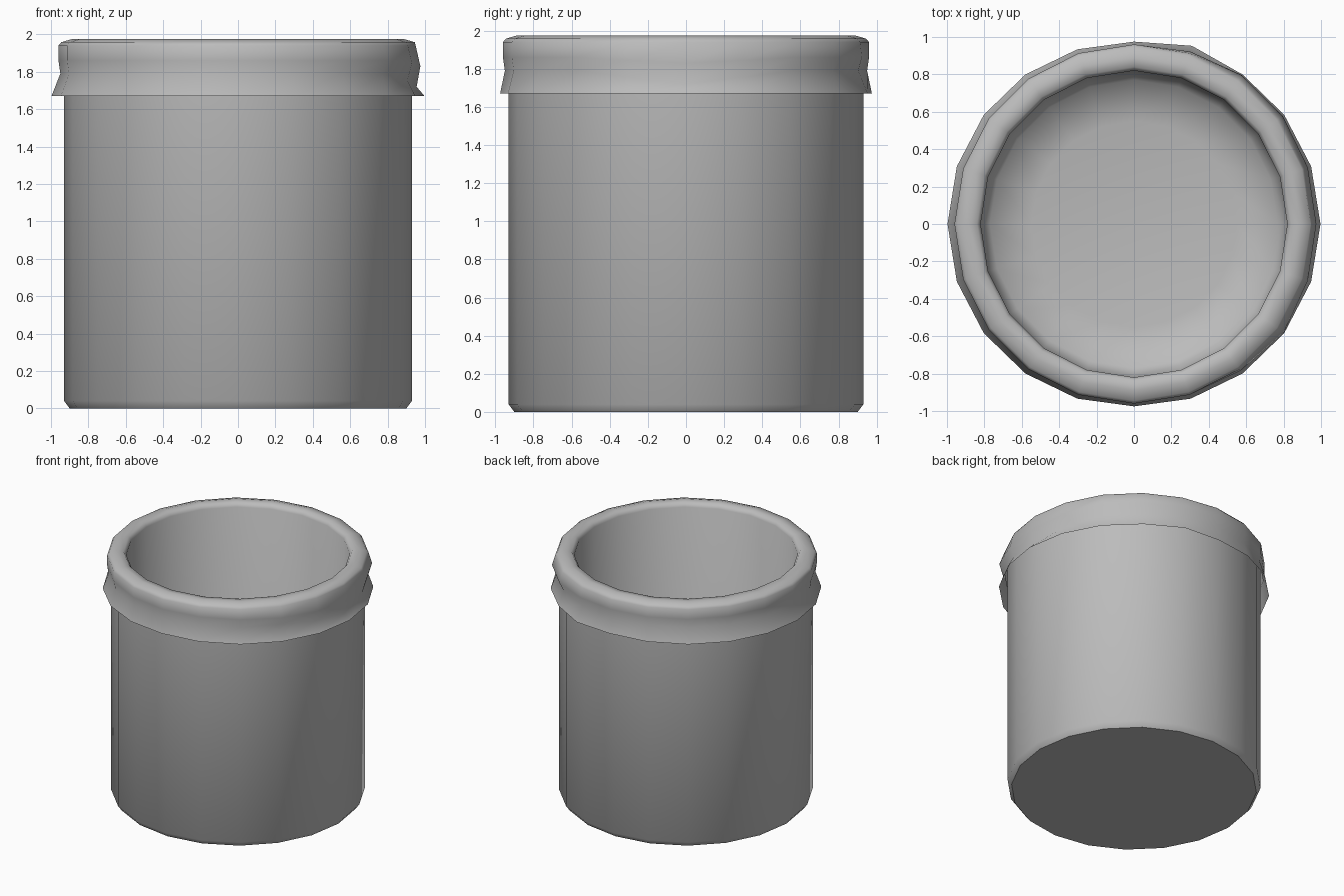
import bpy
import bmesh
from math import cos, sin, radians

SIDES = 20

cube = bpy.data.objects.get("Cube")
if cube:
    bpy.data.objects.remove(cube, do_unlink=True)

grey = bpy.data.materials.new("plain_grey")
grey.use_nodes = True
colour = (0.5, 0.5, 0.5, 1)
grey.diffuse_color = colour
grey.node_tree.nodes["Principled BSDF"].inputs["Base Color"].default_value = colour


def lathe(name, profile, shape=None, smooth=40, cap_first=False, cap_last=False):
    """Revolve (radius, height) points; shape may alter each point by angle."""
    bm = bmesh.new()
    rings = []
    for level, (r, z) in enumerate(profile):
        ring = []
        for i in range(SIDES):
            angle = i * 360 / SIDES
            rr, zz = shape(level, angle, r, z) if shape else (r, z)
            a = radians(angle)
            ring.append(bm.verts.new((rr * cos(a), rr * sin(a), zz)))
        rings.append(ring)
    for low, high in zip(rings, rings[1:]):
        for i in range(SIDES):
            j = (i + 1) % SIDES
            bm.faces.new((low[i], low[j], high[j], high[i]))
    if cap_first:
        bm.faces.new(rings[0][::-1])
    if cap_last:
        bm.faces.new(rings[-1])
    mesh = bpy.data.meshes.new(name)
    bm.to_mesh(mesh)
    bm.free()
    mesh.materials.append(grey)
    obj = bpy.data.objects.new(name, mesh)
    bpy.context.collection.objects.link(obj)
    bpy.ops.object.select_all(action='DESELECT')
    obj.select_set(True)
    bpy.context.view_layer.objects.active = obj
    bpy.ops.object.shade_smooth_by_angle(angle=radians(smooth))
    return obj


def bump(angle, centre, width):
    """Falls from one at the centre angle to zero at the given width."""
    off = abs((angle - centre + 180) % 360 - 180)
    return max(0, 1 - off / width)


def crumple(level, angle, r, z):
    """Irregular folds of the liner's outer skirt, mostly on its left side."""
    fold = bump(angle, 0, 36)
    bulge = max(bump(angle, 45, 40), bump(angle, 324, 27))
    sides = abs(cos(radians(angle)))
    if level == 0:
        r += 0.022 * sides + 0.02 * bump(angle, 72, 18)
    elif level == 1:
        r += 0.005 * fold
        z -= 0.07 * fold
    elif level == 2:
        r += 0.015 * fold + 0.03 * bulge
        z -= 0.03 * fold
    elif level == 3:
        r -= 0.01 * fold
    return r, z


# Outer wall with a bevelled foot and a flat underside
lathe("bin_body",
      [(0.9, 0), (0.93, 0.04), (0.93, 1.9)], cap_first=True)

# Bag folded over the rim and lining the inside down to a soft floor
lathe("bin_liner",
      [(0.975, 1.67), (0.95, 1.79), (0.96, 1.86), (0.96, 1.94),
       (0.945, 1.958), (0.89, 1.974), (0.84, 1.97), (0.82, 1.94),
       (0.82, 0.2), (0.77, 0.1), (0.55, 0.06)],
      shape=crumple, smooth=80, cap_last=True)
